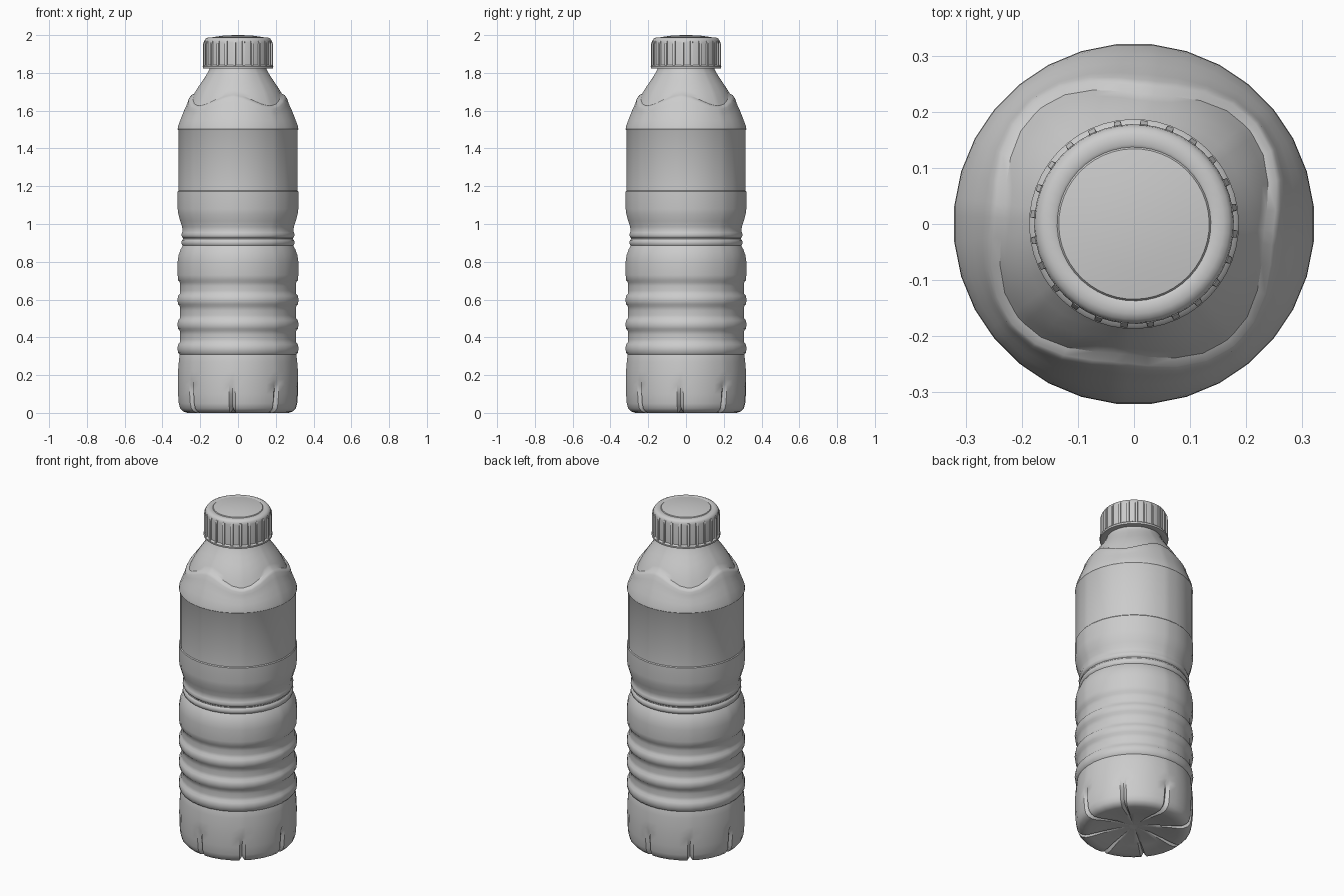
import bpy, bmesh
from math import sin, cos, pi, radians

if "Cube" in bpy.data.objects:
    bpy.data.objects.remove(bpy.data.objects["Cube"])

TURN = radians(-5.625)   # whole body is turned by half a facet


def make_object(name, bm, angle=35):
    bmesh.ops.recalc_face_normals(bm, faces=bm.faces[:])
    me = bpy.data.meshes.new(name)
    bm.to_mesh(me)
    bm.free()
    ob = bpy.data.objects.new(name, me)
    bpy.context.collection.objects.link(ob)
    bpy.ops.object.select_all(action='DESELECT')
    ob.select_set(True)
    bpy.context.view_layer.objects.active = ob
    bpy.ops.object.shade_smooth_by_angle(angle=radians(angle))
    return ob


def skin(bm, rings, cap_start=False, cap_end=False):
    n = len(rings[0])
    vs = [[bm.verts.new(p) for p in ring] for ring in rings]
    for a, b in zip(vs, vs[1:]):
        for i in range(n):
            j = (i + 1) % n
            bm.faces.new((a[i], a[j], b[j], b[i]))
    if cap_start:
        bm.faces.new(vs[0][::-1])
    if cap_end:
        bm.faces.new(vs[-1])


def ring(r, z, n):
    return [(r * cos(2 * pi * i / n + TURN), r * sin(2 * pi * i / n + TURN), z) for i in range(n)]


# Column angles: 32 facets, with a narrow slot at every fourth corner
columns = []
for k in range(8):
    for off, slot in ((-3, 0), (0, 1), (3, 0), (11.25, 0), (22.5, 0), (33.75, 0)):
        chord = cos(radians(5.625)) / cos(radians(5.625 - 3)) if abs(off) == 3 else 1
        columns.append((radians(45 * k + off), slot, chord))


def body_ring(r, z, dr=0, dz=0):
    pts = []
    for a, slot, chord in columns:
        rr = r * chord - dr * slot
        pts.append((rr * cos(a + TURN), rr * sin(a + TURN), z + dz * slot))
    return pts


# Base with slots: radius, height, slot depth inwards, slot depth upwards
rings = [body_ring(*p) for p in (
    (.03, .032), (.10, .028, 0, .004), (.18, .014, 0, .012), (.24, .002, 0, .018),
    (.27, 0, .006, .022), (.293, .008, .015, .018), (.308, .024, .022, .008),
    (.315, .05, .022), (.319, .10, .018), (.32, .15, .012), (.32, .178))]

# Lower wall, three ribs
rings += [body_ring(r, z) for r, z in ((.319, .22), (.315, .27), (.311, .305))]
for zc in (.34, .467, .597):
    rings += [body_ring(r, zc + d) for r, d in (
        (.310, -.032), (.319, -.022), (.322, 0), (.319, .022), (.310, .032), (.308, .05), (.308, .075))]

# Lower bulge, pinched waist with two rings, upper bulge, label panel
rings += [body_ring(r, z) for r, z in (
    (.310, .692), (.318, .702), (.321, .73), (.321, .80), (.316, .835), (.304, .868), (.294, .885),
    (.299, .892), (.301, .902), (.298, .914), (.292, .920), (.292, .926), (.298, .931), (.301, .942),
    (.298, .955), (.295, .962), (.297, .985), (.307, 1.015), (.317, 1.05), (.321, 1.08),
    (.321, 1.172), (.317, 1.177), (.317, 1.495), (.321, 1.502), (.318, 1.52))]

# Shoulder with a wavy step
dome = ((1.52, .318), (1.56, .303), (1.60, .287), (1.64, .269), (1.69, .243),
        (1.73, .215), (1.77, .184), (1.80, .163), (1.82, .152))


def dome_r(z):
    for (z0, r0), (z1, r1) in zip(dome, dome[1:]):
        if z <= z1:
            return r0 + (r1 - r0) * (z - z0) / (z1 - z0)
    return dome[-1][1]


def shoulder_ring(t, above):
    pts = []
    for a, slot, chord in columns:
        line = 1.65 + .032 * cos(4 * a)
        z = line + .008 + (1.82 - line - .008) * t if above else 1.52 + (line - 1.52) * t
        r = dome_r(z) * chord
        if above:
            r -= .010 * (1 - t)
        elif t > .8:
            r += .004 * (1 if t < 1 else .4)
        pts.append((r * cos(a + TURN), r * sin(a + TURN), z))
    return pts


rings += [shoulder_ring(t, False) for t in (.25, .5, .75, .92, 1)]
rings += [shoulder_ring(t, True) for t in (0, .15, .35, .55, .75, .9, 1)]
rings += [body_ring(.150, 1.85)]
bm = bmesh.new()
skin(bm, rings, cap_start=True, cap_end=True)
make_object("bottle_body", bm, 38)

# Screw cap: tamper ring, skirt, rounded rim, slightly domed top
bm = bmesh.new()
skin(bm, [ring(r, z, 48) for r, z in (
    (.150, 1.826), (.180, 1.822), (.186, 1.824), (.187, 1.834), (.184, 1.838), (.178, 1.842),
    (.178, 1.962), (.176, 1.974), (.170, 1.982), (.160, 1.987), (.142, 1.988), (.137, 1.985),
    (.134, 1.989), (.08, 1.997), (.02, 2.0))], cap_end=True)
make_object("cap", bm)

# Grip ribs around the cap
bm = bmesh.new()
for k in range(24):
    a = 2 * pi * k / 24 + TURN
    sections = []
    for z, out in ((1.838, .185), (1.955, .185), (1.970, .178)):
        sections.append([(r * cos(a) - w * sin(a), r * sin(a) + w * cos(a), z)
                         for r, w in ((.172, -.008), (out, -.006), (out, .006), (.172, .008))])
    skin(bm, sections, True, True)
make_object("cap_grip_ribs", bm)
